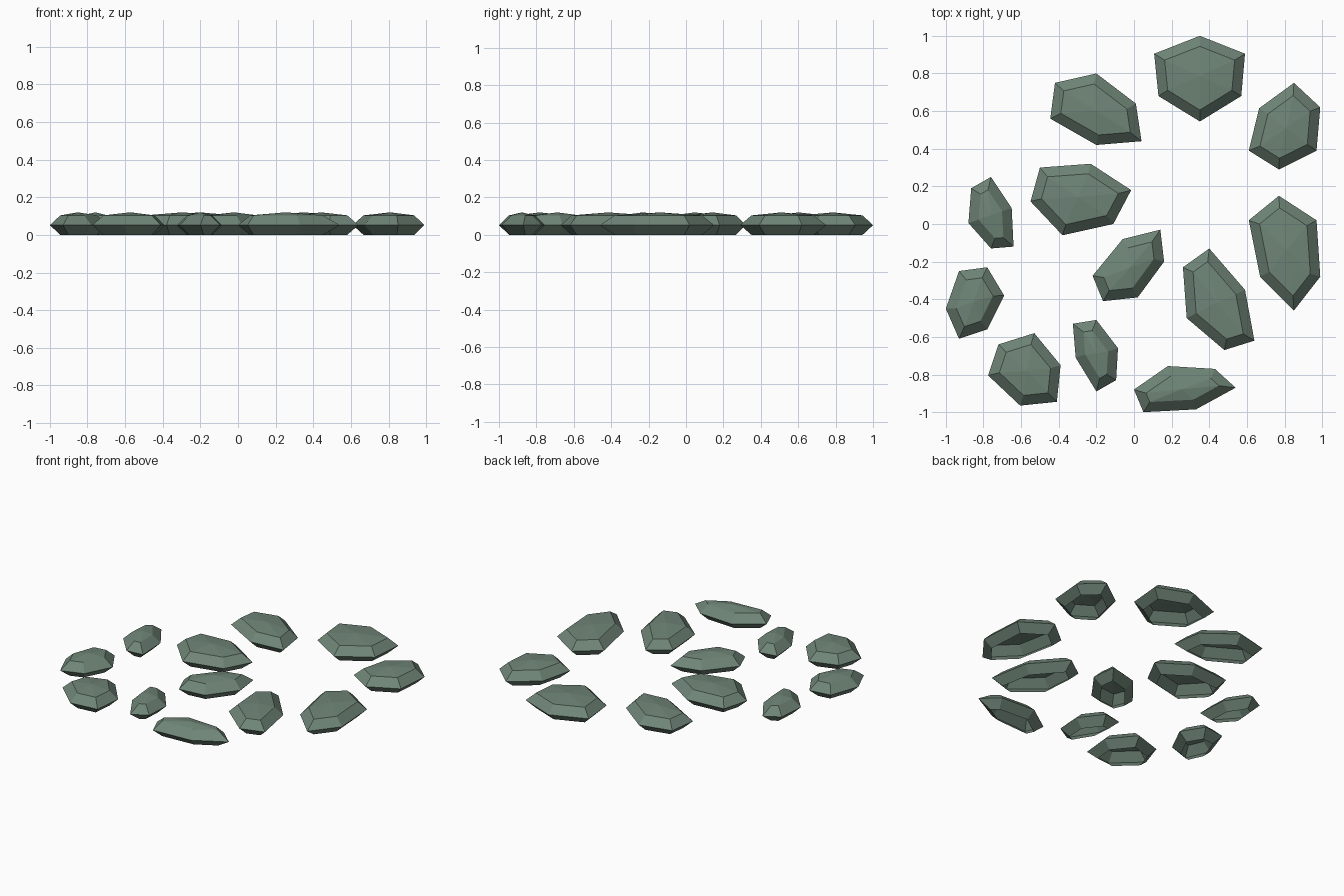
import bpy
import bmesh
from mathutils import Vector

if "Cube" in bpy.data.objects:
    bpy.data.objects.remove(bpy.data.objects["Cube"])

INSET, MID_Z, TOP_Z, PEAK_Z = 0.052, 0.052, 0.104, 0.12

mat = bpy.data.materials.new("grey green stone")
mat.diffuse_color = (0.16, 0.235, 0.185, 1)
mat.use_nodes = True
mat.node_tree.nodes["Principled BSDF"].inputs["Base Color"].default_value = mat.diffuse_color


def inset_outline(pts, d):
    """Mitred inward offset of a clockwise outline."""
    out = []
    for i, p in enumerate(pts):
        a = (p - pts[i - 1]).normalized()
        b = (pts[(i + 1) % len(pts)] - p).normalized()
        na, nb = Vector((a.y, -a.x)), Vector((b.y, -b.x))
        out.append(p + (na + nb) * d / (1 + na.dot(nb)))
    return out


def stone(name, *outline):
    """Thin shell stone: bevelled in below and above, low peak, open underneath."""
    pts = [Vector(p) for p in outline]
    inner = inset_outline(pts, INSET)
    n = len(pts)
    bm = bmesh.new()
    rings = [[bm.verts.new((p.x, p.y, z)) for p in ring]
             for ring, z in ((inner, 0), (pts, MID_Z), (inner, TOP_Z))]
    c = sum(inner, Vector((0, 0))) / n
    peak = bm.verts.new((c.x, c.y, PEAK_Z))
    for i in range(n):
        j = (i + 1) % n
        for lo, hi in zip(rings, rings[1:]):
            bm.faces.new((lo[j], lo[i], hi[i], hi[j]))
        bm.faces.new((rings[2][j], rings[2][i], peak))
    me = bpy.data.meshes.new(name)
    bm.to_mesh(me)
    bm.free()
    me.materials.append(mat)
    bpy.context.collection.objects.link(bpy.data.objects.new(name, me))


# back row
stone("back_left_stone", (-.42, .75), (-.20, .80), (.01, .64), (.04, .44), (-.20, .42), (-.445, .56))
stone("back_stone", (.35, 1.0), (.59, .905), (.57, .68), (.35, .545), (.13, .68), (.107, .905))
stone("back_right_stone", (.85, .75), (.99, .62), (.97, .39), (.77, .29), (.61, .39), (.665, .615))
# middle stones
stone("centre_left_stone", (-.50, .30), (-.23, .32), (-.015, .18), (-.11, .0), (-.38, -.06), (-.55, .12))
stone("left_stone", (-.76, .25), (-.65, .085), (-.64, -.12), (-.76, -.13), (-.88, .005), (-.865, .19))
stone("centre_stone", (.14, -.03), (.16, -.20), (.02, -.39), (-.165, -.41), (-.22, -.275), (-.06, -.08))
stone("right_stone", (.77, .15), (.97, .02), (.99, -.28), (.85, -.46), (.67, -.28), (.61, .02))
stone("front_right_stone", (.40, -.13), (.59, -.35), (.64, -.62), (.48, -.67), (.28, -.50), (.26, -.23))
# front stones
stone("front_left_stone", (-.93, -.25), (-.78, -.23), (-.69, -.38), (-.78, -.56), (-.93, -.61), (-1.0, -.45))
stone("front_wide_stone", (-.53, -.58), (-.39, -.75), (-.41, -.945), (-.605, -.965), (-.775, -.805), (-.72, -.64))
stone("front_small_stone", (-.20, -.51), (-.085, -.66), (-.095, -.83), (-.20, -.89), (-.31, -.71), (-.325, -.53))
stone("front_long_stone", (.18, -.755), (.43, -.77), (.54, -.87), (.33, -.985), (.05, -1.0), (.0, -.88))
